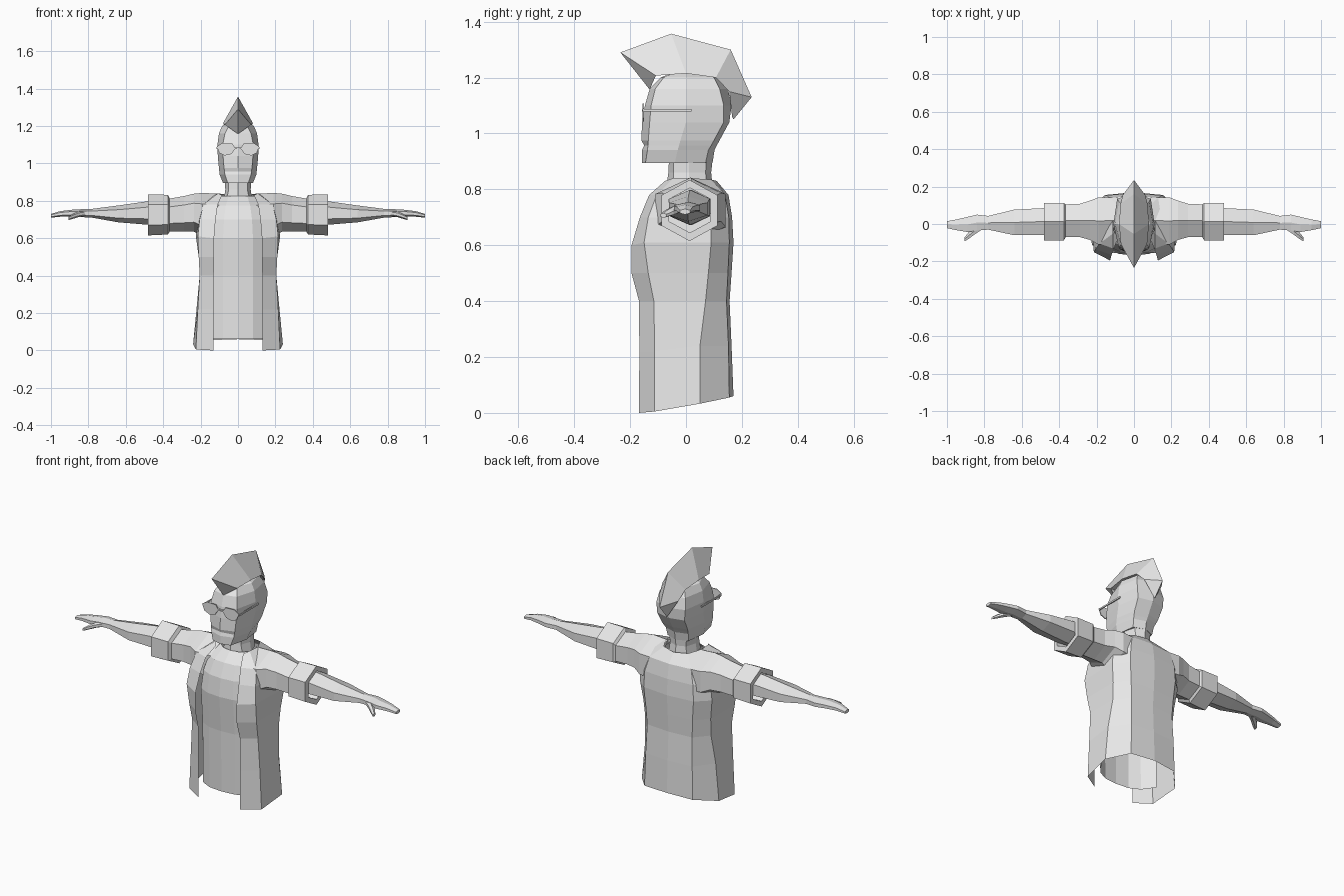
import bpy, bmesh, math

cube = bpy.data.objects.get("Cube")
if cube:
    bpy.data.objects.remove(cube, do_unlink=True)

grey = bpy.data.materials.new("plain_grey")
grey.use_nodes = True
grey.diffuse_color = (0.8, 0.8, 0.8, 1)
grey.node_tree.nodes["Principled BSDF"].inputs["Base Color"].default_value = (0.8, 0.8, 0.8, 1)


def loft(name, rings, closed=True, caps=(False, False), flip=False):
    """Skin a list of equal-length point rings into one flat-shaded object."""
    bm = bmesh.new()
    rows = [[bm.verts.new(p) for p in ring] for ring in rings]
    n = len(rows[0])
    for a, b in zip(rows, rows[1:]):
        for i in range(n if closed else n - 1):
            j = (i + 1) % n
            bm.faces.new((a[i], a[j], b[j], b[i]))
    if caps[0]:
        bm.faces.new(rows[0])
    if caps[1]:
        bm.faces.new(rows[-1])
    bmesh.ops.remove_doubles(bm, verts=bm.verts, dist=0.0005)
    if closed:
        bmesh.ops.recalc_face_normals(bm, faces=bm.faces)
    elif flip:
        bmesh.ops.reverse_faces(bm, faces=bm.faces)
    mesh = bpy.data.meshes.new(name)
    bm.to_mesh(mesh)
    bm.free()
    mesh.materials.append(grey)
    obj = bpy.data.objects.new(name, mesh)
    bpy.context.collection.objects.link(obj)
    return obj


def full_ring(half, z):
    """Half outline from front centre to back centre, mirrored to a ring."""
    pts = [(x, y, z) for x, y in half]
    return pts + [(-x, y, h) for x, y, h in reversed(pts[1:-1])]


def hexagon(s, x, y0, y1, z0, z1):
    """Six-sided section across an arm, with a corner at top and bottom."""
    yc, zc, ry, rz = (y0 + y1) / 2, (z0 + z1) / 2, (y1 - y0) / 2, (z1 - z0) / 2
    return [(s * x, yc + ry * dy, zc + rz * dz) for dy, dz in
            ((0, 1), (1, .5), (1, -.5), (0, -1), (-1, -.5), (-1, .5))]


# Head, jaw up to crown
head = [
    (.895, [(0, -.157), (.055, -.145), (.08, -.04), (.065, .07), (0, .095)]),
    (.94, [(0, -.158), (.07, -.138), (.098, -.03), (.07, .08), (0, .102)]),
    (.957, [(0, -.149), (.072, -.136), (.1, -.025), (.075, .09), (0, .11)]),
    (.975, [(0, -.16), (.075, -.135), (.102, -.02), (.08, .1), (0, .12)]),
    (1.04, [(0, -.157), (.08, -.13), (.108, 0), (.085, .135), (0, .155)]),
    (1.1, [(0, -.147), (.082, -.125), (.11, 0), (.09, .135), (0, .163)]),
    (1.16, [(0, -.13), (.07, -.11), (.102, 0), (.08, .12), (0, .15)]),
    (1.2, [(0, -.09), (.05, -.08), (.085, 0), (.06, .1), (0, .115)]),
    (1.214, [(0, -.06), (.035, -.05), (.06, 0), (.04, .07), (0, .085)]),
]
loft("head", [full_ring(h, z) for z, h in head], caps=(True, True))

# Neck
neck = [
    (.81, [(0, -.07), (.06, -.045), (.075, .01), (.055, .075), (0, .095)]),
    (.86, [(0, -.063), (.05, -.045), (.068, .01), (.05, .07), (0, .09)]),
    (.93, [(0, -.06), (.05, -.045), (.07, .01), (.055, .075), (0, .098)]),
]
loft("neck", [full_ring(h, z) for z, h in neck])

# Crested hair: base half-width, base (y, z), ridge (y, z)
crest = [
    (0, -.13, 1.157, -.235, 1.29), (.07, -.108, 1.207, -.235, 1.29),
    (.08, 0, 1.215, -.053, 1.357), (.072, .107, 1.2, .16, 1.30),
    (.06, .155, 1.15, .235, 1.13), (0, .165, 1.06, .17, 1.05),
]
loft("hair_crest", [[(-w, y, z), (0, ry, rz), (w, y, z)] for w, y, z, ry, rz in crest])

# Glasses: lenses, temple bars and bridge
lens = [(.014, 1.08), (.03, 1.106), (.085, 1.108), (.114, 1.09), (.1, 1.055), (.07, 1.042), (.035, 1.05)]
for s, side in ((1, "left"), (-1, "right")):
    loft(f"{side}_lens", [[(s * x, y, z) for x, z in lens] for y in (-.156, -.151)], caps=(True, True))
    loft(f"{side}_temple_bar",
         [[(s * x, y, z) for x, z in ((.109, 1.078), (.115, 1.078), (.115, 1.087), (.109, 1.087))]
          for y in (-.152, .02)], caps=(True, True))
loft("glasses_bridge", [[(x, y, z) for y, z in ((-.157, 1.078), (-.145, 1.078), (-.145, 1.086), (-.157, 1.086))]
                        for x in (-.02, .02)], caps=(True, True))

# Open jacket: half outline from the front edge to the back centre, per height
jacket = [
    [(.13, -.168, 0), (.225, -.112, .005), (.24, .05, .033), (.15, .155, .055), (0, .17, .06)],
    [(.13, -.167, .22), (.215, -.112, .22), (.22, .05, .24), (.145, .152, .24), (0, .163, .24)],
    [(.13, -.168, .4), (.205, -.115, .4), (.205, .07, .4), (.14, .145, .4), (0, .156, .4)],
    [(.128, -.195, .5), (.21, -.135, .5), (.21, .08, .5), (.145, .15, .5), (0, .163, .5)],
    [(.128, -.195, .6), (.215, -.15, .61), (.225, .09, .61), (.155, .155, .61), (0, .17, .61)],
    [(.12, -.165, .7), (.205, -.135, .7), (.215, .09, .7), (.15, .153, .7), (0, .165, .7)],
    [(.108, -.132, .78), (.185, -.105, .78), (.195, .07, .79), (.13, .14, .78), (0, .152, .78)],
    [(.085, -.075, .83), (.105, -.045, .84), (.11, .02, .84), (.075, .09, .835), (0, .11, .83)],
]
loft("jacket", [half + [(-x, y, z) for x, y, z in reversed(half[:-1])] for half in jacket], closed=False)

# Shirt front panel, curving back under the jacket
shirt = [
    (.06, [(0, -.148), (.08, -.14), (.14, -.11), (.19, -.04)]),
    (.4, [(0, -.15), (.08, -.143), (.14, -.115), (.185, -.04)]),
    (.6, [(0, -.168), (.08, -.16), (.14, -.13), (.19, -.04)]),
    (.7, [(0, -.155), (.075, -.148), (.13, -.12), (.18, -.04)]),
    (.775, [(0, -.122), (.065, -.118), (.115, -.095), (.15, -.03)]),
    (.825, [(0, -.07), (.05, -.06), (.085, -.03), (.095, .01)]),
]
loft("shirt_front", [[(-x, y, z) for x, y in reversed(h[1:])] + [(x, y, z) for x, y in h] for z, h in shirt],
     closed=False)

# Sections along x: x, y range, z range
sleeve = [
    (.1, -.1, .14, .6, .838), (.19, -.11, .142, .608, .842), (.235, -.085, .125, .635, .838),
    (.29, -.07, .108, .635, .825), (.365, -.07, .105, .635, .812), (.375, -.087, .112, .62, .832),
    (.48, -.087, .112, .615, .834), (.48, -.06, .088, .645, .805), (.4, -.06, .088, .645, .805),
]
arm = [
    (.38, -.045, .085, .672, .798), (.48, -.058, .085, .672, .798), (.64, -.06, .077, .685, .775),
    (.78, -.03, .043, .71, .757), (.84, -.035, .05, .713, .755), (.89, -.043, .038, .715, .752),
    (.95, -.033, .024, .715, .745), (1.0, -.022, .015, .71, .73),
]
thumb = [(.81, -.028, .015, .72, .748), (.855, -.058, -.02, .712, .742),
         (.885, -.08, -.045, .703, .728), (.905, -.092, -.07, .698, .715)]
for s, side in ((1, "left"), (-1, "right")):
    loft(f"{side}_sleeve", [hexagon(s, *p) for p in sleeve])
    loft(f"{side}_arm_and_hand", [hexagon(s, *p) for p in arm], caps=(False, True))
    loft(f"{side}_thumb", [hexagon(s, *p) for p in thumb], caps=(True, True))
